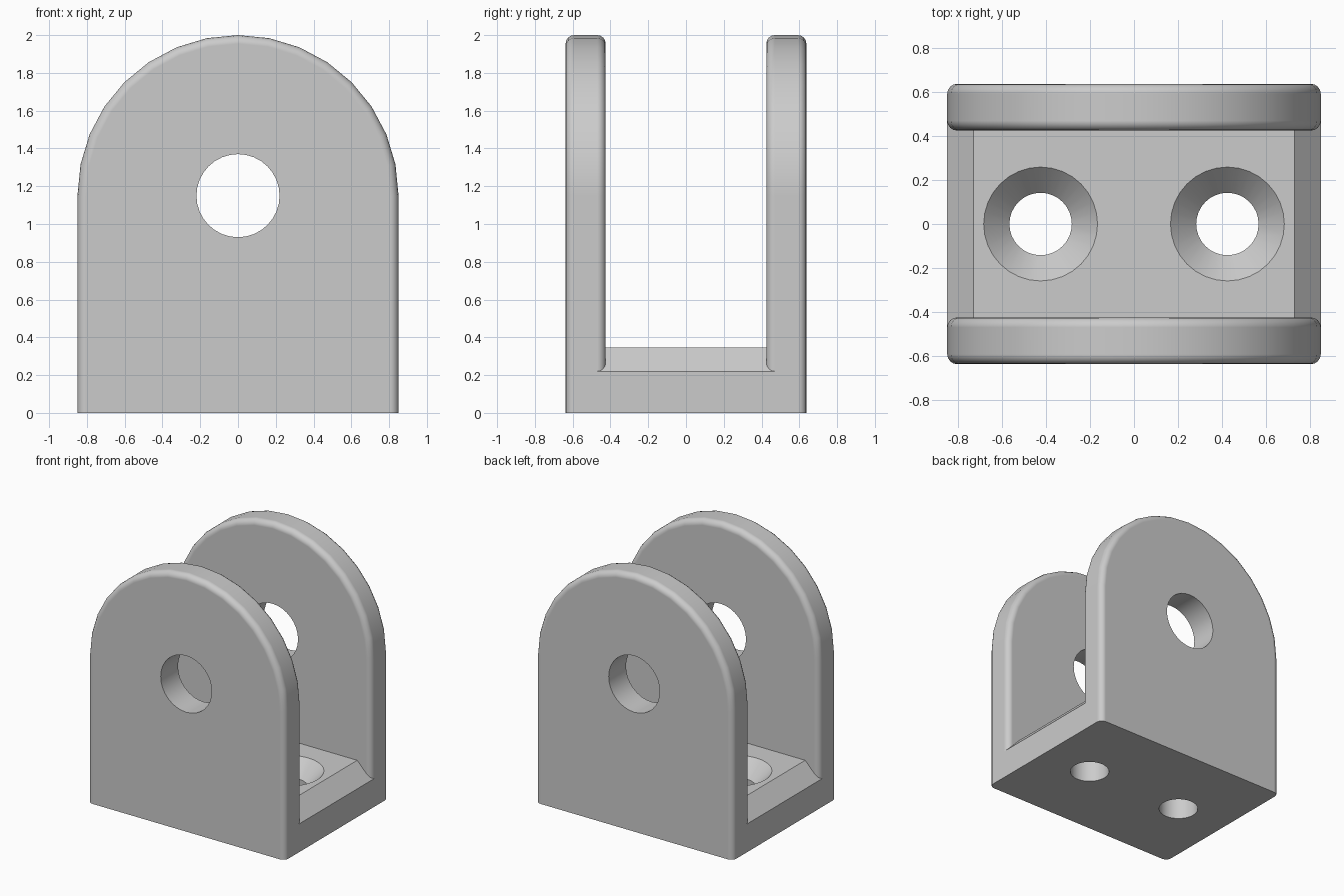
import bpy, bmesh, math
from mathutils import Matrix, Vector

if "Cube" in bpy.data.objects:
    bpy.data.objects.remove(bpy.data.objects["Cube"], do_unlink=True)

HALF_X, INNER_Y, OUTER_Y = 0.85, 0.425, 0.6375
AXIS_Z, FILLET = 1.15, 0.045

steel = bpy.data.materials.new("grey_steel")
steel.use_nodes = True
steel.diffuse_color = (0.6, 0.6, 0.6, 1)
steel.node_tree.nodes["Principled BSDF"].inputs["Base Color"].default_value = (0.6, 0.6, 0.6, 1)


def make_object(name, bm):
    bmesh.ops.recalc_face_normals(bm, faces=bm.faces)
    mesh = bpy.data.meshes.new(name)
    bm.to_mesh(mesh)
    bm.free()
    mesh.materials.append(steel)
    obj = bpy.data.objects.new(name, mesh)
    bpy.context.collection.objects.link(obj)
    return obj


def prism(points, y0, y1):
    """Extrude an x-z outline from y0 to y1."""
    bm = bmesh.new()
    face = bm.faces.new([bm.verts.new((x, y0, z)) for x, z in points])
    ext = bmesh.ops.extrude_face_region(bm, geom=[face])
    verts = [v for v in ext["geom"] if isinstance(v, bmesh.types.BMVert)]
    bmesh.ops.translate(bm, verts=verts, vec=(0, y1 - y0, 0))
    bmesh.ops.recalc_face_normals(bm, faces=bm.faces)
    return bm


def apply_boolean(target, tool, operation):
    mod = target.modifiers.new("join", "BOOLEAN")
    mod.operation, mod.object, mod.solver = operation, tool, "EXACT"
    bpy.ops.object.select_all(action="DESELECT")
    bpy.context.view_layer.objects.active = target
    target.select_set(True)
    bpy.ops.object.modifier_apply(modifier=mod.name)
    bpy.data.objects.remove(tool, do_unlink=True)


# Base with sloped shoulders at both ends
base = [(-HALF_X, 0), (HALF_X, 0), (HALF_X, 0.22), (0.73, 0.345),
        (-0.73, 0.345), (-HALF_X, 0.22)]
bracket = make_object("clevis_bracket", prism(base, -0.52, 0.52))

# Two round-topped ears with filleted rims
arch = [(HALF_X * math.cos(math.pi * i / 16), AXIS_Z + HALF_X * math.sin(math.pi * i / 16))
        for i in range(17)]
for side in (-1, 1):
    bm = prism([(-HALF_X, 0), (HALF_X, 0)] + arch, side * INNER_Y, side * OUTER_Y)
    rim = [e for e in bm.edges
           if abs(e.verts[0].co.y - e.verts[1].co.y) < 1e-4
           and max(v.co.z for v in e.verts) > 0.01]
    bmesh.ops.bevel(bm, geom=rim, offset=FILLET, segments=4, profile=0.5,
                    affect="EDGES", clamp_overlap=True)
    apply_boolean(bracket, make_object("ear", bm), "UNION")

# Fill the inner fillet below the shoulder line
sill = [(-HALF_X, 0), (HALF_X, 0), (HALF_X, 0.22), (-HALF_X, 0.22)]
apply_boolean(bracket, make_object("sill", prism(sill, -0.53, 0.53)), "UNION")

# Pin hole through both ears
bm = bmesh.new()
bmesh.ops.create_cone(bm, cap_ends=True, segments=32, radius1=0.22, radius2=0.22, depth=3,
                      matrix=Matrix.Translation((0, 0, AXIS_Z)) @ Matrix.Rotation(math.pi / 2, 4, "X"))
apply_boolean(bracket, make_object("pin_cutter", bm), "DIFFERENCE")

# Countersunk screw holes in the base
for side in (-1, 1):
    bm = bmesh.new()
    profile = [(0, -0.1), (0.142, -0.1), (0.142, 0.225), (0.3, 0.387), (0, 0.387)]
    verts = [bm.verts.new((r, 0, z)) for r, z in profile]
    edges = [bm.edges.new(pair) for pair in zip(verts, verts[1:])]
    bmesh.ops.spin(bm, geom=verts + edges, cent=(0, 0, 0), axis=(0, 0, 1),
                   angle=math.tau, steps=32, use_merge=True)
    bmesh.ops.remove_doubles(bm, verts=bm.verts, dist=1e-4)
    bmesh.ops.translate(bm, verts=bm.verts, vec=Vector((side * 0.425, 0, 0)))
    apply_boolean(bracket, make_object("screw_cutter", bm), "DIFFERENCE")

# Smooth the fillets and holes, keep the broad faces flat
bpy.ops.object.shade_smooth_by_angle(angle=math.radians(30))
weighted = bracket.modifiers.new("flat_faces", "WEIGHTED_NORMAL")
weighted.keep_sharp = True
weighted.weight = 100
